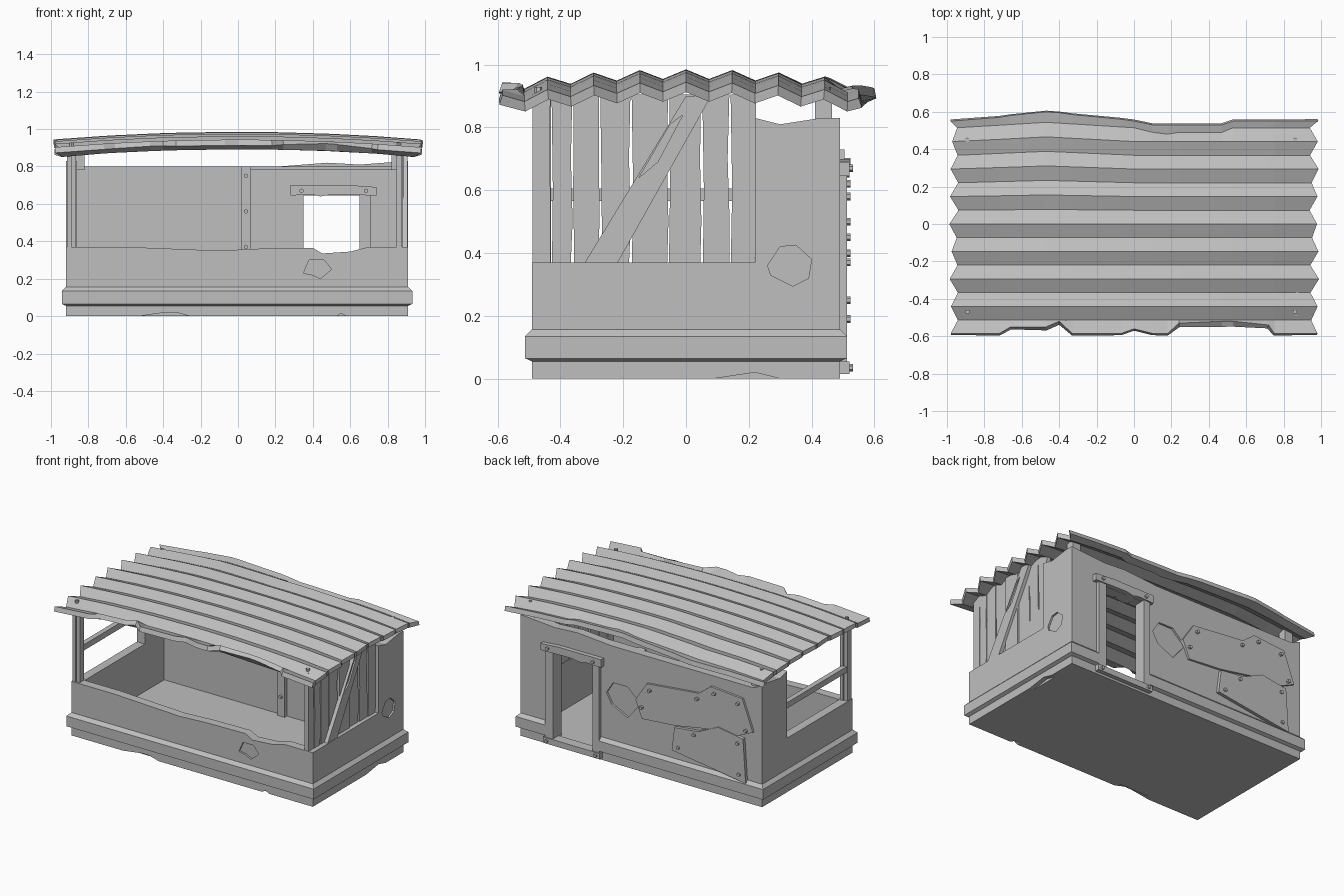
import bpy, bmesh, random
from mathutils import Matrix, Vector

random.seed(4)
if "Cube" in bpy.data.objects:
    bpy.data.objects.remove(bpy.data.objects["Cube"])

grey = bpy.data.materials.new("plain_grey")
grey.use_nodes = True
grey.diffuse_color = (0.52, 0.52, 0.52, 1)
grey.node_tree.nodes["Principled BSDF"].inputs["Base Color"].default_value = grey.diffuse_color


def finish(name, bm):
    bmesh.ops.recalc_face_normals(bm, faces=bm.faces)
    mesh = bpy.data.meshes.new(name)
    bm.to_mesh(mesh)
    bm.free()
    mesh.materials.append(grey)
    obj = bpy.data.objects.new(name, mesh)
    bpy.context.collection.objects.link(obj)
    return obj


def place(axis, a, b, depth):
    return {"x": (depth, a, b), "y": (a, depth, b), "z": (a, b, depth)}[axis]


def prism(name, axis, outline, lo, hi):
    """Extrude a flat outline along an axis."""
    bm = bmesh.new()
    ends = [[bm.verts.new(place(axis, a, b, d)) for a, b in outline] for d in (lo, hi)]
    bm.faces.new(ends[0])
    bm.faces.new(ends[1])
    n = len(outline)
    for i in range(n):
        j = (i + 1) % n
        bm.faces.new((ends[0][i], ends[0][j], ends[1][j], ends[1][i]))
    return finish(name, bm)


def box(name, x0, x1, y0, y1, z0, z1):
    return prism(name, "z", [(x0, y0), (x1, y0), (x1, y1), (x0, y1)], z0, z1)


def bolts(name, axis, points, depth):
    """Small hexagonal bolt heads lying on a face."""
    bm = bmesh.new()
    turn = {"x": Matrix.Rotation(1.5708, 4, "Y"), "y": Matrix.Rotation(1.5708, 4, "X"),
            "z": Matrix.Identity(4)}[axis]
    for a, b in points:
        bmesh.ops.create_cone(bm, cap_ends=True, segments=6, radius1=0.012, radius2=0.012, depth=0.02,
                              matrix=Matrix.Translation(Vector(place(axis, a, b, depth))) @ turn)
    return finish(name, bm)


def cut(cutter, *targets):
    cutter.hide_render = True
    cutter.hide_viewport = True
    cutter.display_type = "WIRE"
    for obj in targets:
        mod = obj.modifiers.new("cut", "BOOLEAN")
        mod.operation = "DIFFERENCE"
        mod.solver = "EXACT"
        mod.object = cutter


# Floor and base
base = box("base", -0.92, 0.91, -0.49, 0.49, 0, 0.045)

# Low front wall with a worn top edge, and the back wall
front_wall = prism("front_wall", "y", [
    (-0.92, 0.02), (0.91, 0.02), (0.91, 0.37), (0.7, 0.37), (0.6, 0.345), (0.45, 0.335),
    (0.4, 0.365), (0.1, 0.36), (-0.1, 0.35), (-0.6, 0.37), (-0.92, 0.37)], -0.49, -0.43)
back_wall = prism("back_wall", "y", [
    (-0.92, 0.02), (0.91, 0.02), (0.91, 0.83), (0.65, 0.81), (0.48, 0.82), (0.22, 0.8),
    (-0.85, 0.8), (-0.92, 0.83)], 0.43, 0.49)

# Side walls: low at the front, tall at the back
side = [(-0.43, 0.02), (0.43, 0.02), (0.43, 0.83), (0.3, 0.81), (0.22, 0.83), (0.22, 0.37), (-0.43, 0.37)]
left_wall = prism("right_side_wall", "x", side, -0.92, -0.86)
right_wall = prism("left_side_wall", "x", side, 0.85, 0.91)

# Chamfered band around the foot of the walls
bm = bmesh.new()
profile = [(-0.03, 0.06), (0, 0.055), (0.022, 0.065), (0.022, 0.135), (0, 0.157), (-0.03, 0.157)]
rings = [[bm.verts.new((x, y, z)) for x, y in (
    (-0.92 - o, -0.49 - o), (0.91 + o, -0.49 - o), (0.91 + o, 0.49 + o), (-0.92 - o, 0.49 + o))]
    for o, z in profile]
for r, ring in enumerate(rings):
    nxt = rings[(r + 1) % len(rings)]
    for i in range(4):
        bm.faces.new((ring[i], ring[(i + 1) % 4], nxt[(i + 1) % 4], nxt[i]))
band = finish("foot_band", bm)

# Doorway through the back wall
cut(box("door_cutter", 0.35, 0.65, 0.35, 0.6, 0.046, 0.645), back_wall, band)

# Chipped dents in the walls and the base
front_dent = [(0.35, 0.23), (0.38, 0.3), (0.46, 0.3), (0.5, 0.25), (0.44, 0.2), (0.4, 0.22)]
side_dent = [(0.26, 0.36), (0.3, 0.42), (0.35, 0.425), (0.4, 0.38), (0.39, 0.32), (0.34, 0.295), (0.27, 0.33)]
back_dent = [(0.26, 0.47), (0.21, 0.55), (0.1, 0.55), (0.0, 0.46), (0.1, 0.34), (0.22, 0.4)]
cut(prism("front_dent_cutter", "y", front_dent, -0.52, -0.478), front_wall)
cut(prism("side_dent_cutter", "x", side_dent, 0.898, 0.95), right_wall)
cut(prism("back_dent_cutter", "y", back_dent, 0.476, 0.52), back_wall)
cut(prism("base_front_chip", "y", [(-0.6, -0.01), (-0.22, -0.01), (-0.35, 0.025)], -0.52, -0.46), base)
cut(prism("base_small_chip", "y", [(0.51, -0.01), (0.6, -0.01), (0.55, 0.015)], -0.52, -0.47), base)
cut(prism("base_side_chip", "x", [(0.02, -0.01), (0.34, -0.01), (0.22, 0.02)], 0.88, 0.95), base)

# Door frame and sill
box("door_jamb_wide", 0.65, 0.71, 0.42, 0.512, 0.04, 0.65)
box("door_jamb_narrow", 0.3, 0.35, 0.485, 0.512, 0.04, 0.65)
prism("door_lintel", "y", [(0.28, 0.645), (0.4, 0.65), (0.44, 0.64), (0.5, 0.65), (0.74, 0.645),
                           (0.74, 0.69), (0.6, 0.7), (0.28, 0.7)], 0.41, 0.52)
box("door_sill", 0.29, 0.72, 0.45, 0.52, 0.015, 0.055)
frame_points = [(0.34, 0.67), (0.685, 0.67)]
bolts("lintel_bolts_outer", "y", frame_points, 0.522)
bolts("lintel_bolts_inner", "y", frame_points, 0.408)
bolts("sill_bolts", "y", [(0.32, 0.035), (0.69, 0.035)], 0.522)

# Inner post and wall rail
box("inner_post", 0.015, 0.07, 0.405, 0.435, 0.04, 0.8)
bolts("inner_post_bolts", "y", [(0.042, z) for z in (0.18, 0.37, 0.56, 0.75)], 0.403)
box("inner_wall_rail", 0.07, 0.85, 0.42, 0.435, 0.785, 0.8)

# Corner posts and the open side's rail
box("front_post_outer", -0.915, -0.89, -0.485, -0.44, 0.36, 0.89)
box("front_post_inner", -0.89, -0.865, -0.475, -0.43, 0.36, 0.89)
for name, x in (("right", -0.85), ("left", 0.85)):
    box("rear_post_" + name, x - 0.03, x + 0.03, 0.41, 0.465, 0.78, 0.9)
box("open_side_rail", -0.91, -0.875, -0.45, 0.24, 0.565, 0.605)

# Upright planks with uneven gaps
edges = [-0.49, -0.43, -0.36, -0.275, -0.175, -0.055, 0.05, 0.14, 0.225]
for i, (a, b) in enumerate(zip(edges, edges[1:])):
    gap = [random.uniform(0.0, 0.008) for _ in range(4)]
    step = random.uniform(-0.006, 0.006)
    prism(f"plank_{i + 1}", "x", [
        (a + gap[0], 0.36), (b - gap[1], 0.36), (b - 0.001, 0.5), (b - gap[2], 0.7),
        (b - 0.002, 0.905), (a + 0.002, 0.905), (a + gap[3], 0.6)], 0.852 + step, 0.882 + step)

# Diagonal brace with a split in it
brace = prism("diagonal_brace", "x", [(-0.325, 0.365), (-0.22, 0.365), (0.08, 0.9), (0.0, 0.9)], 0.88, 0.905)
cut(prism("brace_split", "x", [(-0.15, 0.64), (-0.09, 0.69), (-0.01, 0.84), (-0.05, 0.81)], 0.895, 0.95), brace)

# Patch plates on the back
prism("upper_patch", "y", [
    (0.03, 0.49), (-0.055, 0.62), (-0.45, 0.66), (-0.54, 0.73), (-0.78, 0.71), (-0.86, 0.5),
    (-0.75, 0.45), (-0.55, 0.44), (-0.27, 0.39), (-0.02, 0.37)], 0.485, 0.505)
prism("lower_patch", "y", [
    (-0.27, 0.38), (-0.25, 0.22), (-0.81, 0.14), (-0.79, 0.44), (-0.6, 0.47), (-0.45, 0.4)], 0.485, 0.512)
bolts("patch_bolts", "y", [(-0.02, 0.45), (-0.08, 0.58), (-0.44, 0.62), (-0.57, 0.69), (-0.75, 0.67),
                           (-0.81, 0.5), (-0.3, 0.25), (-0.42, 0.37), (-0.76, 0.19), (-0.75, 0.4)], 0.513)

# Corrugated, slightly arched roof with ragged front and back edges
stations = [  # x, front edge, back edge
    (-0.98, -0.585, 0.55), (-0.72, -0.585, 0.57), (-0.66, -0.55, 0.58), (-0.47, -0.55, 0.6),
    (-0.4, -0.51, 0.595), (-0.33, -0.585, 0.585), (-0.07, -0.585, 0.56), (0.0, -0.56, 0.55),
    (0.1, -0.585, 0.5), (0.18, -0.585, 0.49), (0.24, -0.53, 0.5), (0.47, -0.5, 0.5),
    (0.53, -0.52, 0.55), (0.72, -0.54, 0.55), (0.75, -0.585, 0.55), (0.985, -0.585, 0.55)]
bm = bmesh.new()
grid = []
for s, (x, front, back) in enumerate(stations):
    row = []
    for k in range(-8, 9):
        y = k * 0.0735
        z = 0.985 - 0.042 * x * x - 0.12 * y * y - 0.03 * (k % 2)
        if k > 0:
            y += 0.025 * max(0, 1 - abs(x + 0.47) / 0.47) * k / 6
        if k == -8:
            y = min(front, -0.52)
        elif k == 8:
            y = max(back, 0.53)
            z -= 0.01
        elif k == 7:
            y = min(y, back - 0.01)
        px = x
        if s in (0, len(stations) - 1):
            px = x * (1 - 0.04 * (k % 2)) + random.uniform(-0.008, 0.008)
        row.append(bm.verts.new((px, y, z)))
    grid.append(row)
for a, b in zip(grid, grid[1:]):
    for k in range(16):
        bm.faces.new((a[k], b[k], b[k + 1], a[k + 1]))
roof = finish("corrugated_roof", bm)
solid = roof.modifiers.new("thickness", "SOLIDIFY")
solid.thickness = 0.032
solid.offset = -1 if roof.data.polygons[0].normal.z > 0 else 1
bolts("roof_bolts", "z", [(x, y) for x in (-0.89, 0.86) for y in (-0.47, 0.45)], 0.918)
